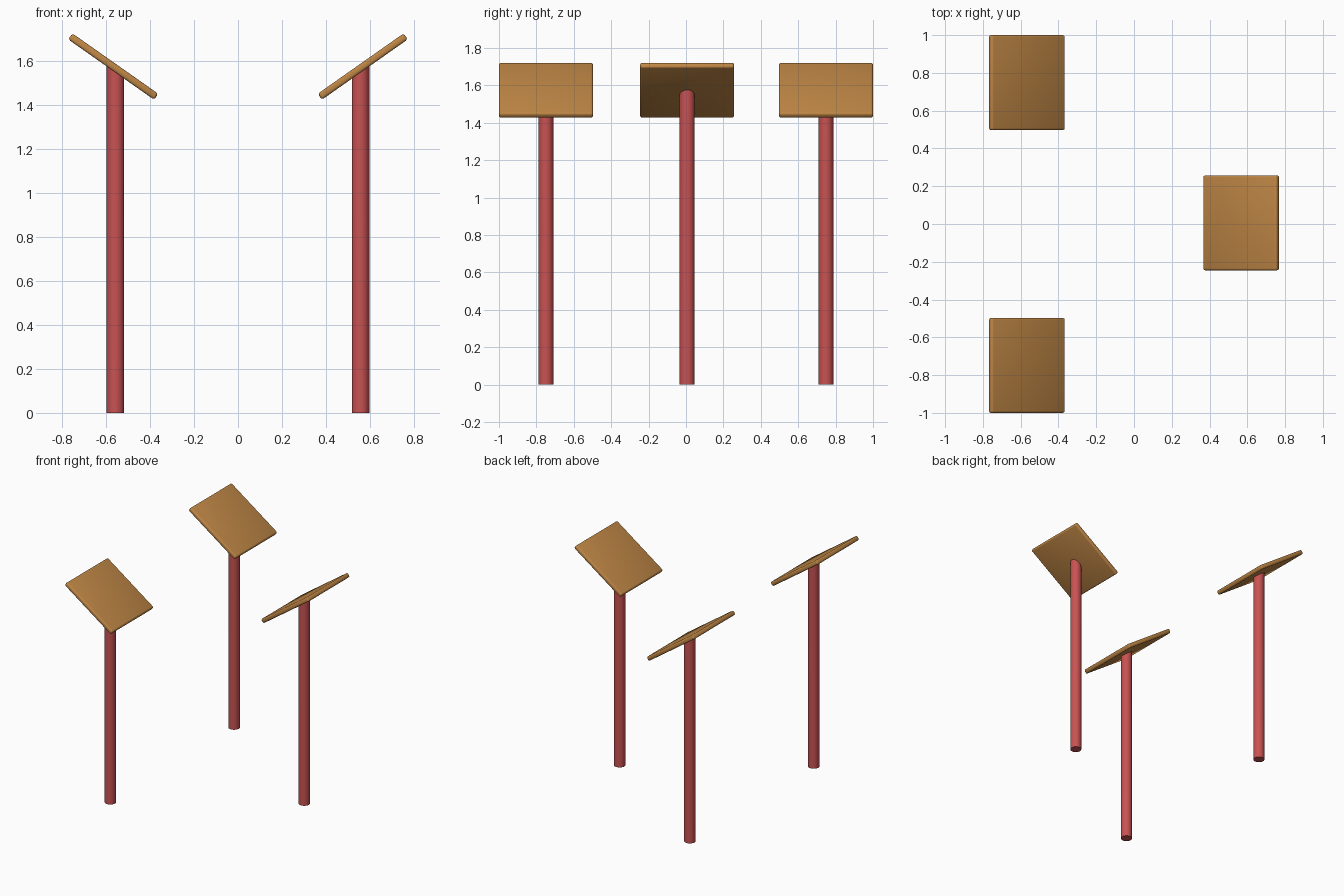
import bpy
import bmesh
import math

if "Cube" in bpy.data.objects:
    bpy.data.objects.remove(bpy.data.objects["Cube"])

TILT = math.radians(35.1)
THICK = 0.033
BOARD_X, BOARD_Z = 0.567, 1.574
POST_X, POST_R = 0.557, 0.04


def material(name, rgb):
    m = bpy.data.materials.new(name)
    m.diffuse_color = (*rgb, 1)
    m.use_nodes = True
    m.node_tree.nodes["Principled BSDF"].inputs["Base Color"].default_value = m.diffuse_color
    return m


wood = material("wood", (0.52, 0.24, 0.06))
red = material("red_paint", (0.58, 0.085, 0.085))


def finish(bm, name, mat):
    me = bpy.data.meshes.new(name)
    bm.to_mesh(me)
    bm.free()
    me.materials.append(mat)
    ob = bpy.data.objects.new(name, me)
    bpy.context.collection.objects.link(ob)
    bpy.context.view_layer.objects.active = ob
    ob.select_set(True)
    bpy.ops.object.shade_smooth_by_angle(angle=math.radians(35))
    ob.select_set(False)
    return ob


# Round post whose top is mitred to the middle of the tilted board
def post(name, side, y):
    bm = bmesh.new()
    bmesh.ops.create_cone(bm, cap_ends=True, segments=32,
                          radius1=POST_R, radius2=POST_R, depth=1)
    for v in bm.verts:
        v.co.x += side * POST_X
        v.co.y += y
        if v.co.z > 0:
            v.co.z = BOARD_Z + (side * v.co.x - BOARD_X) * math.tan(TILT)
        else:
            v.co.z = 0
    return finish(bm, name, red)


# Flat board with rounded edges, low edge towards the middle
def board(name, side, y):
    bm = bmesh.new()
    bmesh.ops.create_cube(bm, size=1)
    bmesh.ops.scale(bm, vec=(0.477, 0.503, THICK), verts=bm.verts)
    bmesh.ops.bevel(bm, geom=bm.edges[:], offset=0.011, segments=3,
                    profile=0.5, affect='EDGES')
    ob = finish(bm, name, wood)
    ob.location = (side * BOARD_X, y, BOARD_Z)
    ob.rotation_euler.y = -side * TILT
    return ob


# Two stands on the left, one on the right
for label, side, y in (("front_left", -1, -0.7485),
                       ("back_left", -1, 0.7485),
                       ("right", 1, 0.006)):
    post(label + "_post", side, y)
    board(label + "_board", side, y)
